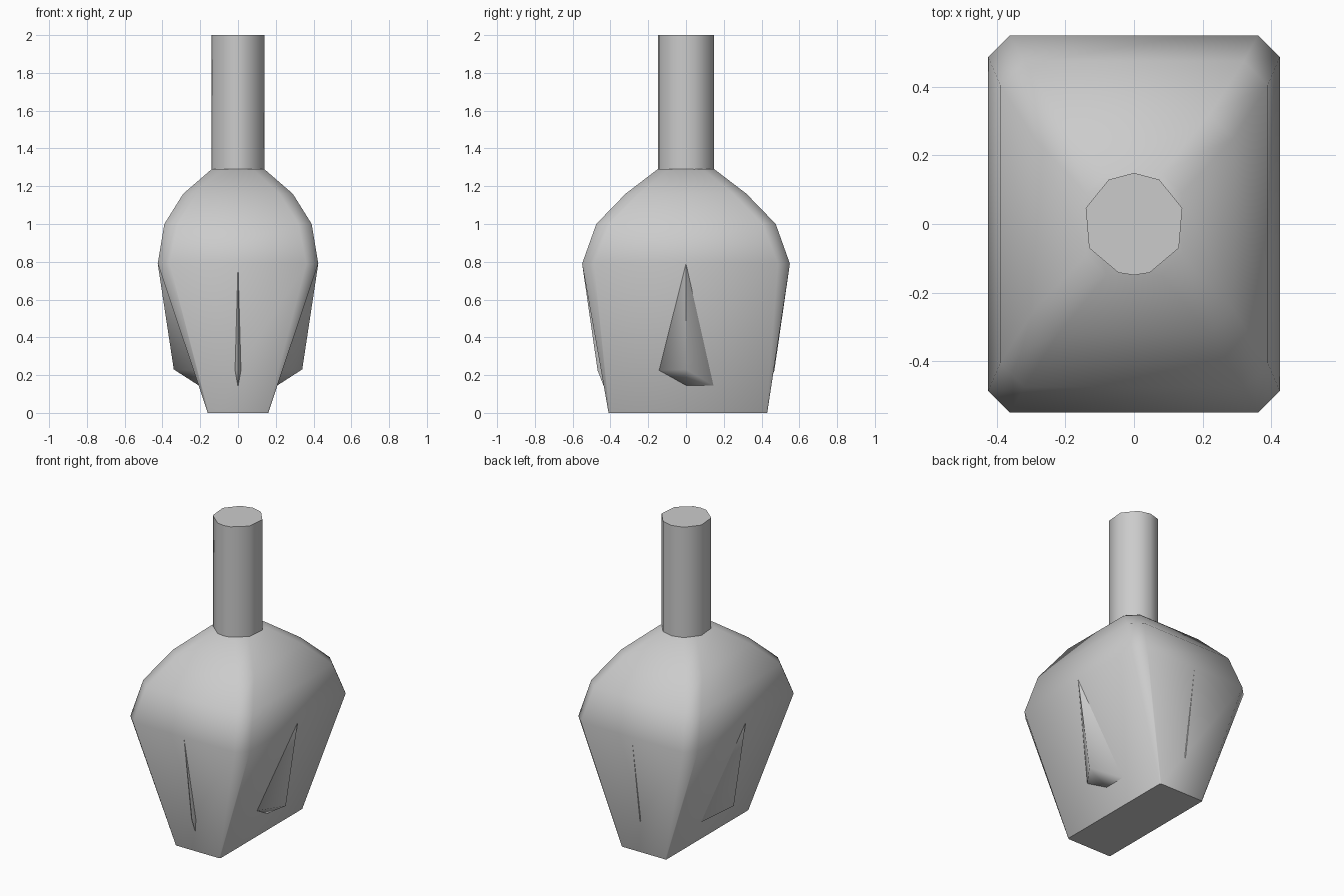
import bpy
import math

old = bpy.data.objects.get("Cube")
if old:
    bpy.data.objects.remove(old, do_unlink=True)

# Single plain grey
GREY = (0.6, 0.6, 0.6, 1)
grey = bpy.data.materials.new("plain_grey")
grey.use_nodes = True
grey.diffuse_color = GREY
grey.node_tree.nodes["Principled BSDF"].inputs["Base Color"].default_value = GREY


def add_mesh(name, verts, faces, angle=60):
    mesh = bpy.data.meshes.new(name)
    mesh.from_pydata(verts, [], faces)
    mesh.materials.append(grey)
    obj = bpy.data.objects.new(name, mesh)
    bpy.context.collection.objects.link(obj)
    bpy.ops.object.select_all(action="DESELECT")
    obj.select_set(True)
    bpy.context.view_layer.objects.active = obj
    bpy.ops.object.mode_set(mode="EDIT")
    bpy.ops.mesh.select_all(action="SELECT")
    bpy.ops.mesh.normals_make_consistent(inside=False)
    bpy.ops.object.mode_set(mode="OBJECT")
    bpy.ops.object.shade_smooth_by_angle(angle=math.radians(angle))
    return obj


def loft(name, rings):
    """Skin a stack of equal-length rings and cap both ends."""
    n = len(rings[0])
    verts = [p for ring in rings for p in ring]
    faces = [(r * n + i, r * n + (i + 1) % n, (r + 1) * n + (i + 1) % n, (r + 1) * n + i)
             for r in range(len(rings) - 1) for i in range(n)]
    faces += [tuple(range(n)), tuple(range(len(verts) - n, len(verts)))]
    return add_mesh(name, verts, faces)


def chamfered_ring(z, hx, hy, cut, shift=0):
    """Rectangle with cut corners."""
    quarter = [(hx, hy - cut), (hx - cut, hy)]
    pts = quarter + [(-x, y) for x, y in reversed(quarter)]
    pts += [(-x, -y) for x, y in pts]
    return [(x, y + shift, z) for x, y in pts]


# Body: narrow foot, wide shoulder, domed top
loft("body", [
    chamfered_ring(0, 0.16, 0.42, 0.006, 0.01),
    chamfered_ring(0.79, 0.425, 0.55, 0.063),
    chamfered_ring(1.0, 0.39, 0.475, 0.07),
    chamfered_ring(1.16, 0.29, 0.32, 0.07),
    chamfered_ring(1.29, 0.14, 0.15, 0.06),
])

# Neck: faceted cylinder, slightly uneven around
half = [90, 60, 18, -28, -72]
angles = half + [-90] + [180 - a for a in reversed(half[1:])]
outline = [(0.148 * math.cos(math.radians(a)), 0.149 * math.sin(math.radians(a)))
           for a in angles]
loft("neck", [[(x, y, z) for x, y in outline] for z in (1.27, 2.0)])


# Wedge fins: apex, ridge, foot, two side corners and a buried root
def fin(name, apex, ridge, foot, corner_a, corner_b, root):
    add_mesh(name, [apex, ridge, foot, corner_a, corner_b, root],
             [(0, 1, 3), (0, 4, 1), (1, 2, 3), (1, 4, 2),
              (0, 3, 5), (0, 5, 4), (3, 2, 5), (2, 4, 5)])


for side, s in (("left", 1), ("right", -1)):
    fin(side + "_fin", (s * 0.425, 0, 0.79), (s * 0.34, 0, 0.23), (s * 0.2, 0, 0.14),
        (s * 0.23, -0.15, 0.225), (s * 0.2, 0.155, 0.14), (s * 0.1, 0, 0.2))

for side, s in (("back", 1), ("front", -1)):
    fin(side + "_fin", (0, s * 0.55, 0.79), (0, s * 0.468, 0.225), (0, s * 0.435, 0.14),
        (-0.02, s * 0.445, 0.225), (0.02, s * 0.445, 0.225), (0, s * 0.38, 0.2))
